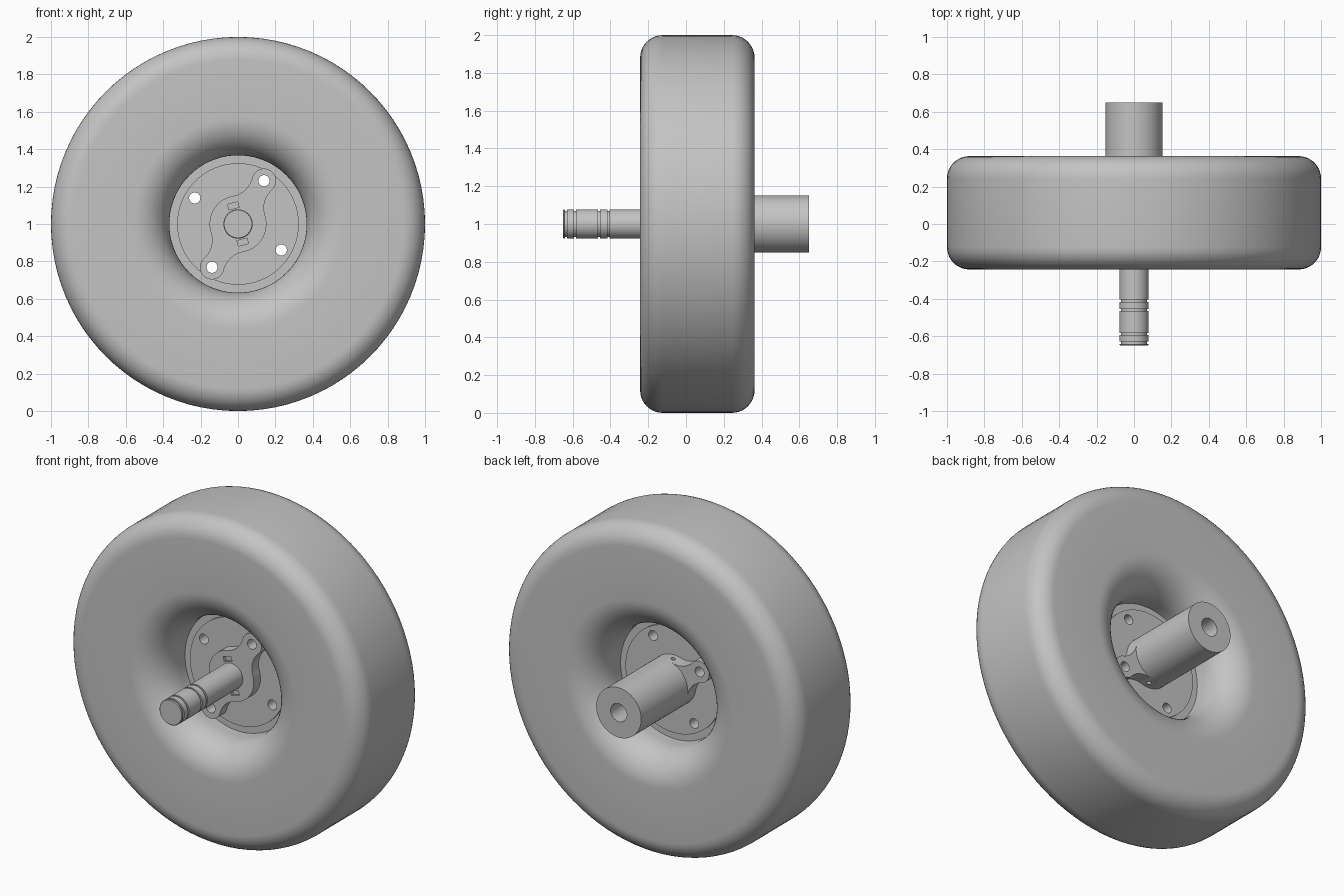
import bpy, bmesh, math
from mathutils import Matrix, Vector

cube = bpy.data.objects.get("Cube")
if cube:
    bpy.data.objects.remove(cube, do_unlink=True)

AXLE = Vector((0, 0, 1))      # height of the wheel axis
MID = 0.06                    # middle plane of the tyre
FRONT_ANGLE, BACK_ANGLE = math.radians(59), math.radians(149)

grey = bpy.data.materials.new("plain grey")
grey.use_nodes = True
grey.diffuse_color = (0.55, 0.55, 0.55, 1)
grey.node_tree.nodes["Principled BSDF"].inputs["Base Color"].default_value = (0.55, 0.55, 0.55, 1)


def finish(name, bm):
    """Turn a bmesh into a grey object with sharp edges kept."""
    bmesh.ops.recalc_face_normals(bm, faces=bm.faces)
    mesh = bpy.data.meshes.new(name)
    bm.to_mesh(mesh)
    bm.free()
    obj = bpy.data.objects.new(name, mesh)
    bpy.context.collection.objects.link(obj)
    mesh.materials.append(grey)
    obj.location = AXLE
    smooth(obj)
    return obj


def smooth(obj):
    bpy.ops.object.select_all(action='DESELECT')
    obj.select_set(True)
    bpy.context.view_layer.objects.active = obj
    bpy.ops.object.shade_smooth_by_angle(angle=math.radians(30))


def revolve(name, profile, steps=64, closed=False):
    """Spin a profile of (radius, y) points about the wheel axis."""
    bm = bmesh.new()
    verts = [bm.verts.new((r, y, 0)) for r, y in profile]
    pairs = list(zip(verts, verts[1:]))
    if closed:
        pairs.append((verts[-1], verts[0]))
    edges = [bm.edges.new(p) for p in pairs]
    bmesh.ops.spin(bm, geom=verts + edges, cent=(0, 0, 0), axis=(0, 1, 0),
                   angle=math.tau, steps=steps, use_duplicate=False)
    bmesh.ops.remove_doubles(bm, verts=bm.verts, dist=1e-5)
    return finish(name, bm)


def arc(cx, cy, rx, ry, a0, a1, n):
    return [(cx + rx * math.cos(a0 + (a1 - a0) * i / n),
             cy + ry * math.sin(a0 + (a1 - a0) * i / n)) for i in range(n + 1)]


def flange(name, angle, y0, y1, body=0.152, ear=0.065, reach=0.27, fillet=0.13):
    """Two-eared plate: round body and ears joined by hollow fillets."""
    far, near = body + fillet, ear + fillet
    cx = (far ** 2 + reach ** 2 - near ** 2) / (2 * reach)
    cy = math.sqrt(far ** 2 - cx ** 2)
    to_ear = math.atan2(-cy, reach - cx)
    to_body = math.atan2(-cy, -cx)
    from_ear, from_body = to_ear + math.pi, math.atan2(cy, cx)
    half = arc(reach, 0, ear, ear, -from_ear, from_ear, 20)
    half += arc(cx, cy, fillet, fillet, to_ear, to_body, 10)[1:]
    half += arc(0, 0, body, body, from_body, math.pi - from_body, 14)[1:]
    half += arc(-cx, cy, fillet, fillet, math.pi - to_body - math.tau,
                math.pi - to_ear - math.tau, 10)[1:-1]
    outline = half + [(-u, -v) for u, v in half]
    c, s = math.cos(angle), math.sin(angle)
    bm = bmesh.new()
    face = bm.faces.new([bm.verts.new((u * c - v * s, y0, u * s + v * c)) for u, v in outline])
    top = bmesh.ops.extrude_face_region(bm, geom=[face])["geom"]
    bmesh.ops.translate(bm, vec=(0, y1 - y0, 0),
                        verts=[g for g in top if isinstance(g, bmesh.types.BMVert)])
    bmesh.ops.remove_doubles(bm, verts=bm.verts, dist=1e-5)
    return finish(name, bm)


def drill(bm, centre, radius, length, turn):
    bmesh.ops.create_cone(bm, cap_ends=True, segments=24, radius1=radius, radius2=radius,
                          depth=length, matrix=Matrix.Translation(centre) @ turn)


def cut(target, bm):
    """Subtract the given solid from the target and discard the cutter."""
    cutter = finish("cutter", bm)
    cutter.hide_render = True
    mod = target.modifiers.new("cut", 'BOOLEAN')
    mod.object, mod.operation, mod.solver = cutter, 'DIFFERENCE', 'EXACT'
    bpy.context.view_layer.objects.active = target
    bpy.ops.object.modifier_apply(modifier=mod.name)
    bpy.data.objects.remove(cutter, do_unlink=True)
    smooth(target)


ALONG_Y = Matrix.Rotation(math.pi / 2, 4, 'X')


def bolt_holes(target, angles):
    bm = bmesh.new()
    for a in angles:
        for turn in (a, a + math.pi):
            drill(bm, (0.27 * math.cos(turn), MID, 0.27 * math.sin(turn)), 0.03, 1, ALONG_Y)
    cut(target, bm)


# Tyre: rounded shoulders outside, wide soft fillet into the bore
q, w = math.pi / 2, 0.303
side = arc(0.88, w - 0.12, 0.12, 0.12, 0, q, 10)
side += arc(0.565, w - 0.2, 0.198, 0.2, q, 2 * q, 14)
tyre_profile = [(r, MID + y) for r, y in side] + [(r, MID - y) for r, y in reversed(side)]
revolve("tyre", tyre_profile, 96, closed=True)

# Wheel disc with a stepped rim
disc = revolve("wheel_disc", [(0, 0), (0.325, 0), (0.325, 0.012), (0.37, 0.012),
                              (0.37, 0.108), (0.325, 0.108), (0.325, 0.12), (0, 0.12)])
bolt_holes(disc, (FRONT_ANGLE, BACK_ANGLE))

# Front flange with two small slots
front = flange("front_flange", FRONT_ANGLE, -0.065, 0.002)
bolt_holes(front, (FRONT_ANGLE,))
slots = bmesh.new()
for sign in (-1, 1):
    place = (Matrix.Translation((0.025 * sign, -0.065, -0.097 * sign))
             @ Matrix.Rotation(math.radians(-15), 4, 'Y')
             @ Matrix.Diagonal((0.055, 0.04, 0.03, 1)))
    bmesh.ops.create_cube(slots, size=1, matrix=place)
cut(front, slots)

# Back flange, turned a quarter, with small cross holes
back = flange("back_flange", BACK_ANGLE, 0.118, 0.2)
bolt_holes(back, (BACK_ANGLE,))
cross = bmesh.new()
for sign in (-1, 1):
    drill(cross, (-0.025 * sign, 0.16, 0.14 * sign), 0.013, 0.1,
          Matrix.Rotation(math.radians(-10), 4, 'Y'))
cut(back, cross)

# Hub sleeve with a blind bore
revolve("hub_sleeve", [(0, 0.19), (0.152, 0.19), (0.152, 0.65),
                       (0.055, 0.65), (0.055, 0.25), (0, 0.25)])

# Axle shaft with four retaining grooves
R, G = 0.078, 0.069
shaft = [(0, -0.65), (R - 0.004, -0.65), (R, -0.646)]
for y in (-0.635, -0.588, -0.46, -0.41):
    shaft += [(R, y - 0.006), (G, y - 0.006), (G, y + 0.006), (R, y + 0.006)]
shaft += [(R, 0.05), (0, 0.05)]
revolve("axle_shaft", shaft, 48)
